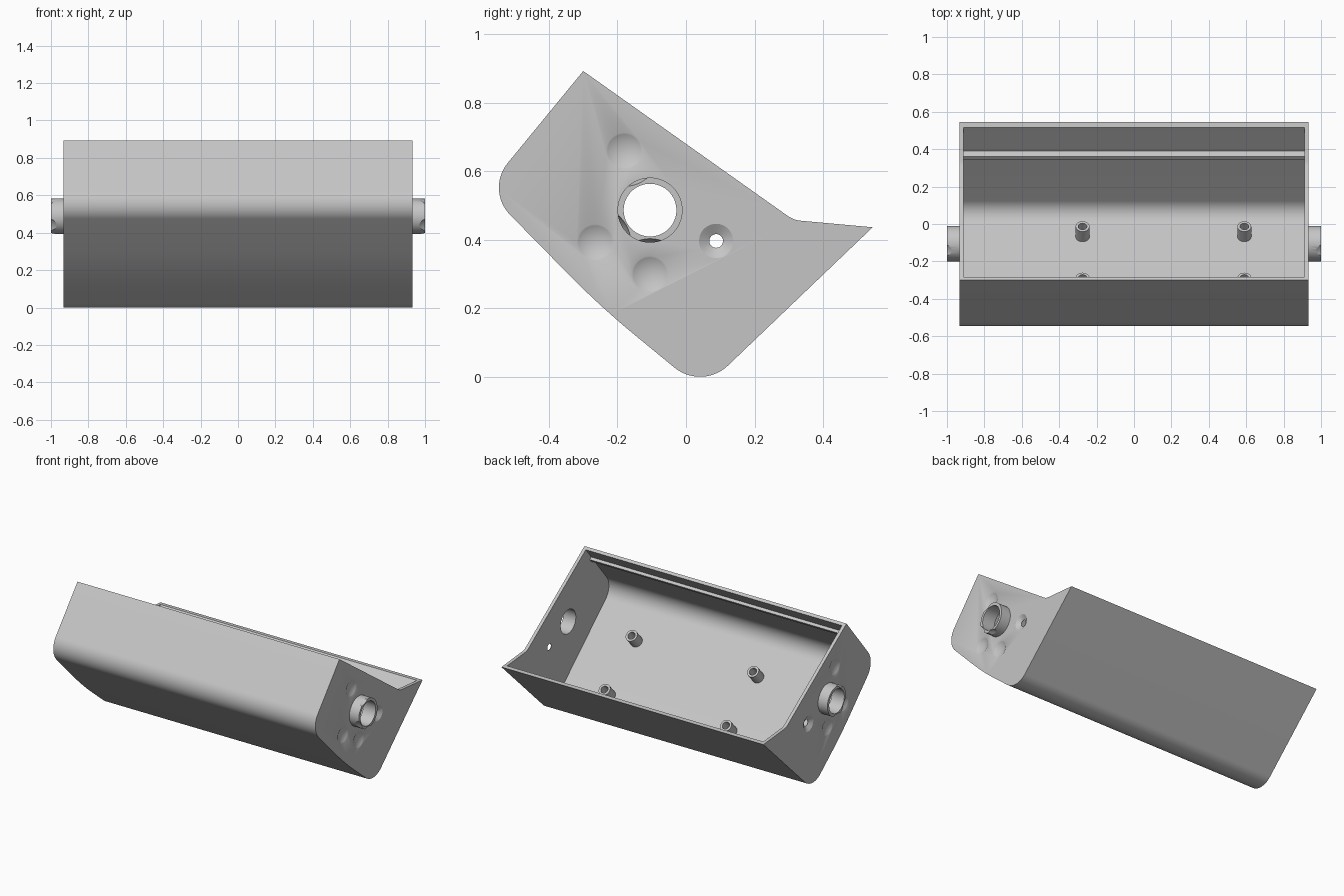
import bpy, bmesh, math
from mathutils import Vector, Matrix

if "Cube" in bpy.data.objects:
    bpy.data.objects.remove(bpy.data.objects["Cube"])

grey = bpy.data.materials.new("plain grey")
grey.diffuse_color = (0.56, 0.56, 0.56, 1)
grey.use_nodes = True
grey.node_tree.nodes["Principled BSDF"].inputs["Base Color"].default_value = grey.diffuse_color

HALF, INNER = 0.933, 0.912       # outer and inner half length of the case


def finish(bm, name):
    bmesh.ops.recalc_face_normals(bm, faces=bm.faces)
    me = bpy.data.meshes.new(name)
    bm.to_mesh(me)
    bm.free()
    me.materials.append(grey)
    ob = bpy.data.objects.new(name, me)
    bpy.context.collection.objects.link(ob)
    return ob


def rounded(corners, steps=14):
    """Turn (y, z, radius) corners into a filleted outline."""
    out, n = [], len(corners)
    for i, (y, z, r) in enumerate(corners):
        p = Vector((y, z))
        if r == 0:
            out.append(p)
            continue
        a = (Vector(corners[i - 1][:2]) - p).normalized()
        b = (Vector(corners[(i + 1) % n][:2]) - p).normalized()
        half = a.angle(b) / 2
        c = p + (a + b).normalized() * r / math.sin(half)
        u = p + a * r / math.tan(half) - c
        v = p + b * r / math.tan(half) - c
        w = u.angle(v)
        for k in range(steps + 1):
            t = k / steps
            out.append(c + (u * math.sin((1 - t) * w) + v * math.sin(t * w)) / math.sin(w))
    return out


def prism(name, outline, half):
    """Extrude a (y, z) outline along x."""
    bm = bmesh.new()
    f = bm.faces.new([bm.verts.new((-half, p[0], p[1])) for p in outline])
    g = bmesh.ops.extrude_face_region(bm, geom=[f])
    bmesh.ops.translate(bm, vec=(2 * half, 0, 0),
                        verts=[v for v in g["geom"] if isinstance(v, bmesh.types.BMVert)])
    return finish(bm, name)


def cone(name, start, end, r1, r2, seg=48):
    """Cylinder or cone running between two points."""
    s, e = Vector(start), Vector(end)
    bm = bmesh.new()
    m = Matrix.Translation((s + e) / 2) @ (e - s).to_track_quat('Z', 'Y').to_matrix().to_4x4()
    bmesh.ops.create_cone(bm, cap_ends=True, segments=seg, radius1=r1, radius2=r2,
                          depth=(e - s).length, matrix=m)
    return finish(bm, name)


def combine(ob, tool, op='DIFFERENCE'):
    mod = ob.modifiers.new("combine", 'BOOLEAN')
    mod.operation, mod.solver, mod.object = op, 'EXACT', tool
    bpy.context.view_layer.objects.active = ob
    bpy.ops.object.modifier_apply(modifier=mod.name)
    bpy.data.objects.remove(tool)


def smooth(ob):
    bpy.ops.object.select_all(action='DESELECT')
    ob.select_set(True)
    bpy.context.view_layer.objects.active = ob
    bpy.ops.object.shade_smooth_by_angle(angle=math.radians(30))


# Case: side profile hollowed from the open top
case = prism("case", rounded([
    (-0.30, 0.893, 0), (-0.585, 0.546, 0.113), (-0.25, 0.205, 2.5),
    (0.047, -0.039, 0.118), (0.545, 0.437, 0), (0.314, 0.458, 0.08)]), HALF)
combine(case, prism("cavity", rounded([
    (-0.22, 0.958, 0), (-0.556, 0.55, 0.10), (0.057, -0.001, 0.10),
    (0.62, 0.539, 0)]), INNER))

# End fittings, the same on both ends
for s in (-1, 1):
    y, z = -0.105, 0.487
    # Hollow pivot collar
    combine(case, cone("collar", (s * 0.92, y, z), (s, y, z), 0.095, 0.095, 64), 'UNION')
    combine(case, cone("bore", (s * 0.85, y, z), (s * 1.1, y, z), 0.077, 0.077, 64))
    # Shallow round dimples
    for y, z in ((-0.18, 0.66), (-0.265, 0.393), (-0.105, 0.30)):
        bm = bmesh.new()
        bmesh.ops.create_uvsphere(bm, u_segments=48, v_segments=60, radius=0.107,
                                  matrix=Matrix.Translation((s * (HALF + 0.093), y, z))
                                  @ Matrix.Rotation(math.pi / 2, 4, 'Y'))
        combine(case, finish(bm, "dimple"))
    # Countersunk screw hole
    y, z = 0.088, 0.397
    combine(case, cone("screw_hole", (s * 0.85, y, z), (s * 1.1, y, z), 0.02, 0.02, 32))
    combine(case, cone("countersink", (s * 0.915, y, z), (s * 0.939, y, z), 0.02, 0.06))
smooth(case)

# Lid ledges along the front and back walls
prism("front_ledge", [(-0.352, 0.822), (-0.324, 0.802), (-0.338, 0.785), (-0.366, 0.805)], INNER + 0.005)
prism("back_ledge", [(0.395, 0.315), (0.36, 0.339), (0.345, 0.325), (0.38, 0.301)], INNER + 0.005)

# Hollow screw posts standing square to the floor
up = Vector((0, 0.669, 0.743))
for x in (-0.275, 0.59):
    for y, z in ((-0.013, 0.171), (-0.288, 0.413)):
        top = Vector((x, y, z))
        post = cone("screw_post", top - up * 0.09, top, 0.037, 0.037, 32)
        combine(post, cone("post_hole", top - up * 0.06, top + up * 0.05, 0.023, 0.023, 32))
        smooth(post)
